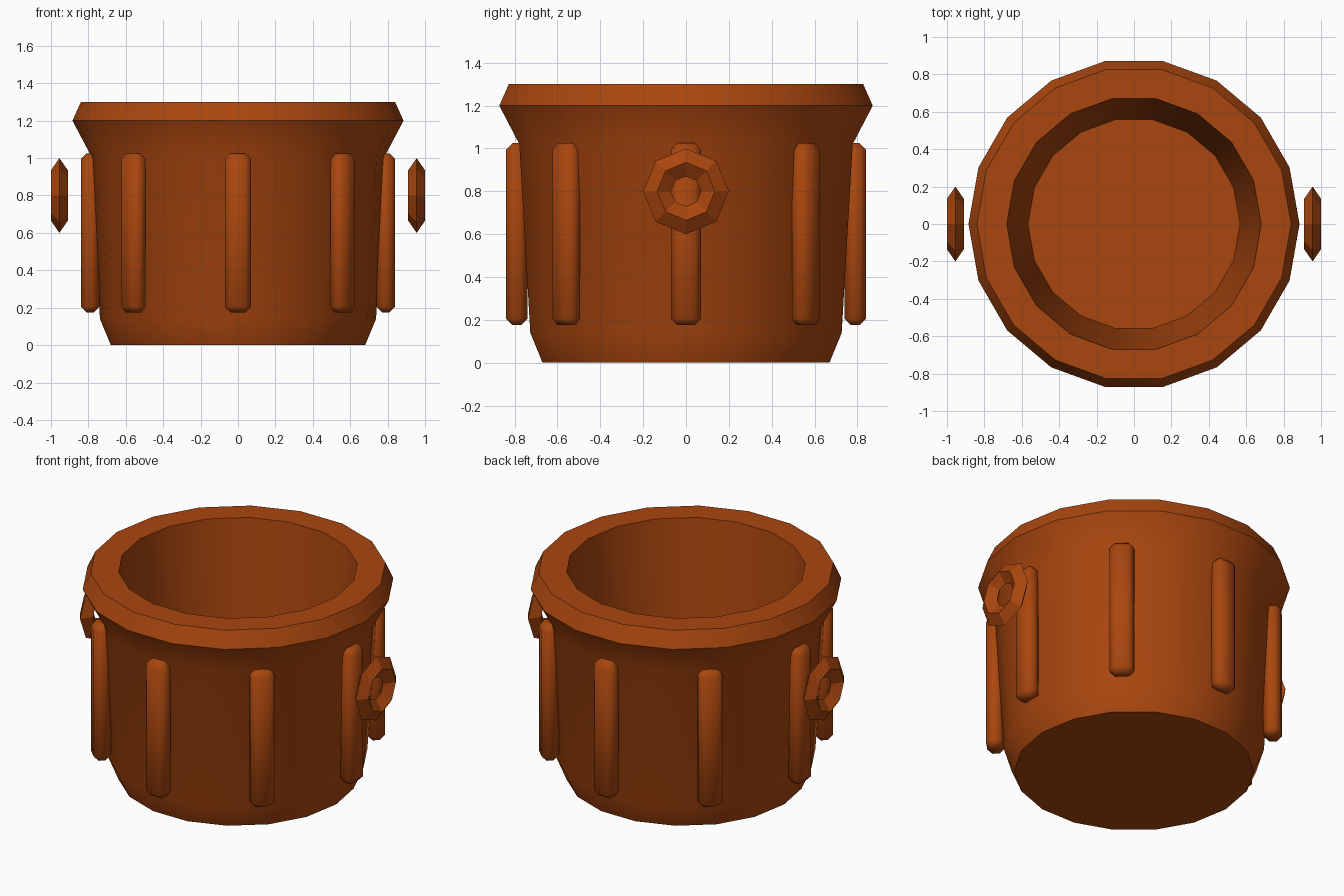
import bpy, bmesh, math
from mathutils import Matrix

if "Cube" in bpy.data.objects:
    bpy.data.objects.remove(bpy.data.objects["Cube"], do_unlink=True)

clay = bpy.data.materials.new("burnt orange clay")
clay.use_nodes = True
colour = (0.40, 0.062, 0.0045, 1)
clay.diffuse_color = colour
bsdf = clay.node_tree.nodes["Principled BSDF"]
bsdf.inputs["Base Color"].default_value = colour
bsdf.inputs["Roughness"].default_value = 0.8


def finish(name, bm, smooth_angle=None):
    """Turn a bmesh into a named, coloured object."""
    bmesh.ops.recalc_face_normals(bm, faces=bm.faces)
    mesh = bpy.data.meshes.new(name)
    bm.to_mesh(mesh)
    bm.free()
    mesh.materials.append(clay)
    obj = bpy.data.objects.new(name, mesh)
    bpy.context.collection.objects.link(obj)
    if smooth_angle:
        bpy.ops.object.select_all(action='DESELECT')
        obj.select_set(True)
        bpy.context.view_layer.objects.active = obj
        bpy.ops.object.shade_smooth_by_angle(angle=math.radians(smooth_angle))
    return obj


def bridge(bm, a, b):
    for i in range(len(a)):
        j = (i + 1) % len(a)
        bm.faces.new((a[i], a[j], b[j], b[i]))


# Pot: an 18-sided turned profile of (radius, height), outside then inside
SIDES = 18
profile = [(0.68, 0), (0.738, 0.14), (0.79, 1.02), (0.885, 1.2),
           (0.84, 1.3), (0.68, 1.3), (0.567, 0.14)]
bm = bmesh.new()
rings = []
for r, z in profile:
    rings.append([bm.verts.new((r * math.cos(math.tau * i / SIDES),
                                r * math.sin(math.tau * i / SIDES), z))
                  for i in range(SIDES)])
for lower, upper in zip(rings, rings[1:]):
    bridge(bm, lower, upper)
bm.faces.new(rings[0])
bm.faces.new(rings[-1])
finish("pot", bm, 40)

# Ribs: eight chamfered bars standing around the wall
for k in range(8):
    bm = bmesh.new()
    bmesh.ops.create_cube(bm, size=1)
    bmesh.ops.scale(bm, vec=(0.1, 0.14, 0.85), verts=bm.verts)
    bmesh.ops.bevel(bm, geom=bm.edges[:], offset=0.03, segments=1,
                    affect='EDGES', profile=0.5)
    bmesh.ops.translate(bm, vec=(0.79, 0, 0.6), verts=bm.verts)
    bmesh.ops.rotate(bm, matrix=Matrix.Rotation(math.tau * k / 8, 3, 'Z'),
                     verts=bm.verts)
    finish(f"rib_{k + 1}", bm, 50)

# Side rings: eight-sided hoops with a diamond section, clear of the wall
for name, side in (("left_ring", 1), ("right_ring", -1)):
    bm = bmesh.new()
    loops = []
    for r, x in ((0.2, 0), (0.135, 0.045), (0.07, 0), (0.135, -0.045)):
        loops.append([bm.verts.new((side * 0.955 + x,
                                    r * math.cos(math.tau * i / 8),
                                    0.8 + r * math.sin(math.tau * i / 8)))
                      for i in range(8)])
    for n in range(4):
        bridge(bm, loops[n], loops[(n + 1) % 4])
    finish(name, bm)
